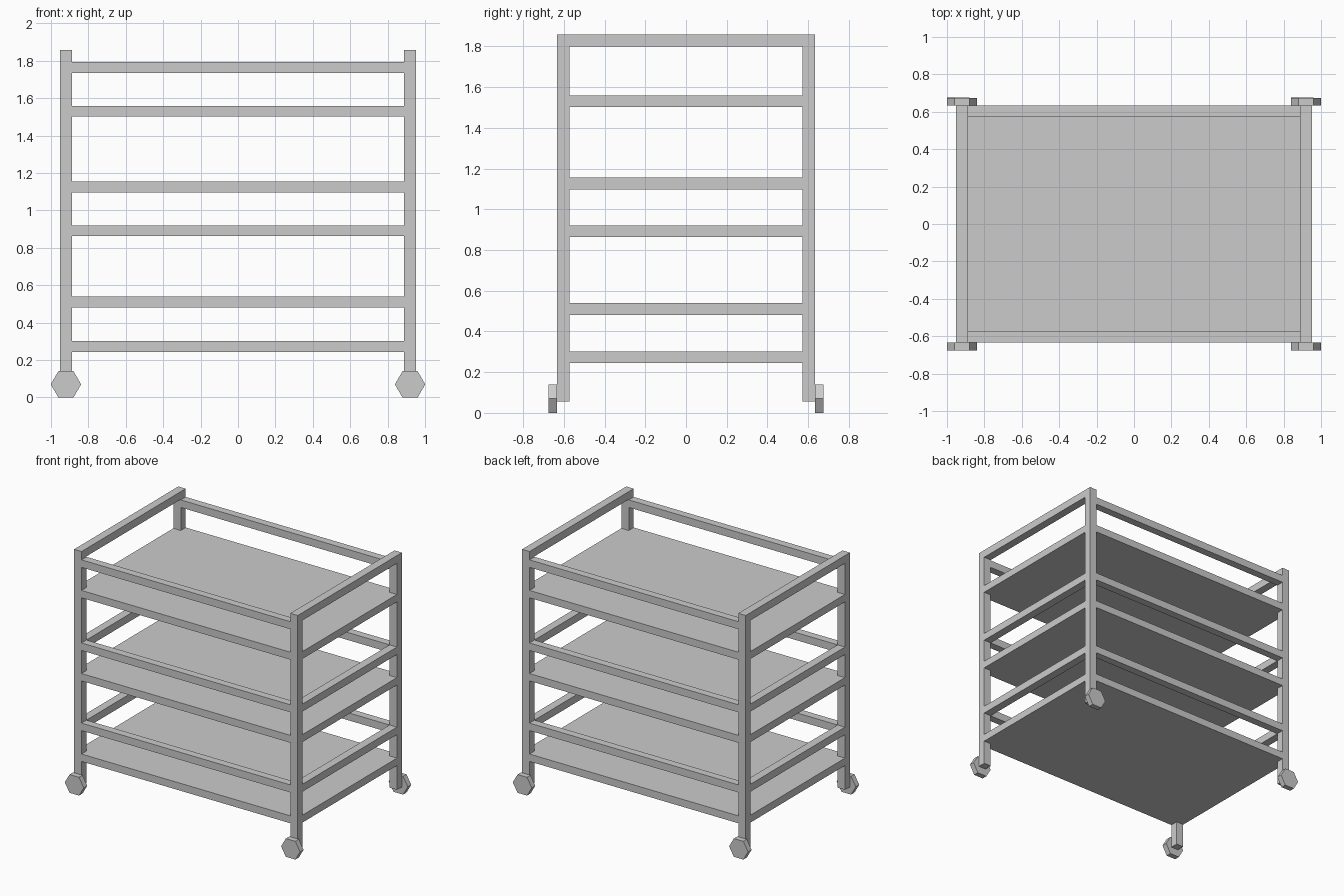
import bpy, math

if "Cube" in bpy.data.objects:
    bpy.data.objects.remove(bpy.data.objects["Cube"])

T = 0.06            # bar thickness
PX, PY = 0.92, 0.603  # post centres
X_OUT, Y_OUT = 0.951, 0.633


def box(name, x0, x1, y0, y1, z0, z1):
    bpy.ops.mesh.primitive_cube_add(size=1, location=((x0 + x1) / 2, (y0 + y1) / 2, (z0 + z1) / 2))
    ob = bpy.context.object
    ob.name = name
    ob.scale = (x1 - x0, y1 - y0, z1 - z0)
    bpy.ops.object.transform_apply(location=False, rotation=False, scale=True)
    return ob


X_IN, Y_IN = X_OUT - 0.063, Y_OUT - T

# corner posts and hexagonal wheels on their outer faces
for sx, nx in ((-1, "left"), (1, "right")):
    for sy, ny in ((-1, "front"), (1, "back")):
        xs = sorted((sx * X_IN, sx * X_OUT))
        ys = sorted((sy * Y_IN, sy * Y_OUT))
        box(f"post_{ny}_{nx}", *xs, *ys, 0.057, 1.798)
        bpy.ops.mesh.primitive_cylinder_add(
            vertices=6, radius=0.081, depth=0.042,
            location=(sx * PX, sy * (Y_OUT + 0.021), 0.07))
        wheel = bpy.context.object
        wheel.name = f"wheel_{ny}_{nx}"
        # points of the hexagon face left and right
        wheel.rotation_euler = (math.pi / 2, math.pi / 6, 0)

# shelf slabs
for name, z in (("bottom", 0.244), ("middle", 0.863), ("top", 1.502)):
    box(f"{name}_shelf", -X_OUT, X_OUT, -Y_OUT, Y_OUT, z, z + 0.057)

# guard rails along front and back
for name, z in (("bottom", 0.481), ("middle", 1.097), ("top", 1.736)):
    for sy, ny in ((-1, "front"), (1, "back")):
        box(f"{name}_rail_{ny}", -X_IN, X_IN, *sorted((sy * Y_IN, sy * Y_OUT)), z, z + 0.058)

# side rails: two levels between the posts, handles across the post tops
for sx, nx in ((-1, "left"), (1, "right")):
    xs = sorted((sx * X_IN, sx * X_OUT))
    for name, z in (("bottom", 0.481), ("middle", 1.097)):
        box(f"{name}_rail_{nx}", *xs, -Y_IN, Y_IN, z, z + 0.058)
    box(f"handle_{nx}", *xs, -Y_OUT, Y_OUT, 1.798, 1.858)

# make sure the wheel points are horizontal
bpy.context.view_layer.update()
for ob in bpy.data.objects:
    if ob.name.startswith("wheel"):
        zs = [(ob.matrix_world @ v.co).z for v in ob.data.vertices]
        if max(zs) - min(zs) > 0.15:
            ob.rotation_euler.y = 0
            bpy.context.view_layer.update()
            zs = [(ob.matrix_world @ v.co).z for v in ob.data.vertices]
        ob.location.z -= min(zs)
